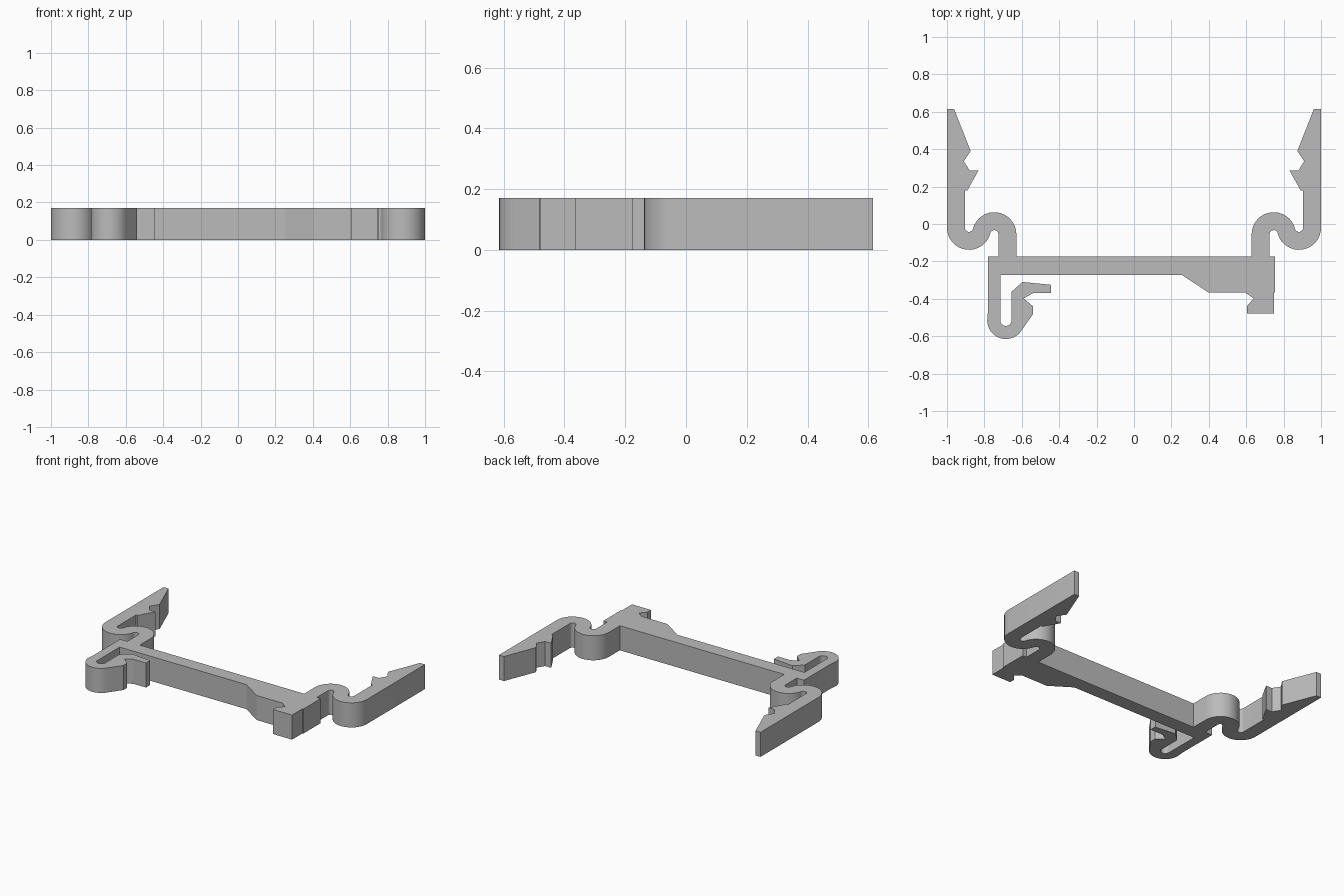
import bpy, bmesh
from math import atan2, cos, sin, radians, pi

cube = bpy.data.objects.get("Cube")
if cube:
    bpy.data.objects.remove(cube, do_unlink=True)

HEIGHT = 0.17
BAR_TOP, BAR_BOTTOM = -0.175, -0.272


def arc(centre, r, start, end, steps=16):
    """Points along an arc, angles in radians."""
    return [(centre[0] + r * cos(start + (end - start) * i / steps),
             centre[1] + r * sin(start + (end - start) * i / steps))
            for i in range(steps + 1)]


def spring_arm():
    """S-shaped spring with a barbed prong, from bar root to bar root."""
    low, high = (-0.882, -0.02), (-0.747, -0.055)
    outer, inner = 0.118, 0.022
    tilt = atan2(high[1] - low[1], high[0] - low[0])
    pts = [(high[0] + inner, BAR_TOP)]
    pts += arc(high, inner, 0, pi + tilt)[:-1]
    pts += arc(low, outer, tilt, -pi)
    pts += [(-1, 0.615), (-0.962, 0.615), (-0.873, 0.39), (-0.91, 0.335),
            (-0.878, 0.285), (-0.832, 0.285), (-0.892, 0.178), (-0.904, 0.178)]
    pts += arc(low, inner, -pi, tilt)[:-1]
    pts += arc(high, outer, pi + tilt, 0)
    return pts + [(high[0] + outer, BAR_TOP)]


def catch():
    """Thick right end of the bar with its notched catch."""
    return [(0.755, BAR_TOP), (0.755, -0.365), (0.748, -0.365), (0.748, -0.478),
            (0.603, -0.478), (0.603, -0.44), (0.64, -0.398), (0.595, -0.367),
            (0.4, -0.367), (0.255, BAR_BOTTOM)]


def latch():
    """U-shaped latch with release tab under the left end of the bar."""
    centre = (-0.685, -0.515)
    pts = [(-0.715, BAR_BOTTOM)]
    pts += arc(centre, 0.03, -pi, 0)
    pts += [(-0.655, -0.363), (-0.597, -0.31), (-0.445, -0.325), (-0.445, -0.37),
            (-0.54, -0.37), (-0.59, -0.398), (-0.54, -0.44), (-0.54, -0.482),
            (-0.595, -0.56)]
    pts += arc(centre, 0.1, radians(-38), -pi)
    return pts + [(-0.78, -0.455), (-0.78, BAR_TOP)]


# Whole moulded clip as one outline
left_arm = spring_arm()
right_arm = [(-x, y) for x, y in reversed(left_arm)]
outline = left_arm + right_arm + catch() + latch()

bm = bmesh.new()
base = bm.faces.new([bm.verts.new((x, y, 0)) for x, y in outline])
top = bmesh.ops.extrude_face_region(bm, geom=[base])
bmesh.ops.translate(bm, vec=(0, 0, HEIGHT),
                    verts=[v for v in top["geom"] if isinstance(v, bmesh.types.BMVert)])
# Close the underside if the extrusion removed it
if not any(all(v.co.z < 0.001 for v in f.verts) for f in bm.faces):
    bmesh.ops.holes_fill(bm, edges=[e for e in bm.edges if e.is_boundary])
bmesh.ops.recalc_face_normals(bm, faces=bm.faces)
mesh = bpy.data.meshes.new("rail_clip")
bm.to_mesh(mesh)
bm.free()

# Grey plastic
mat = bpy.data.materials.new("grey_plastic")
mat.use_nodes = True
grey = (0.5, 0.5, 0.5, 1)
mat.diffuse_color = grey
mat.node_tree.nodes["Principled BSDF"].inputs["Base Color"].default_value = grey
mesh.materials.append(mat)

clip = bpy.data.objects.new("rail_clip", mesh)
bpy.context.collection.objects.link(clip)
bpy.ops.object.select_all(action="DESELECT")
clip.select_set(True)
bpy.context.view_layer.objects.active = clip
bpy.ops.object.shade_smooth_by_angle(angle=radians(25))
